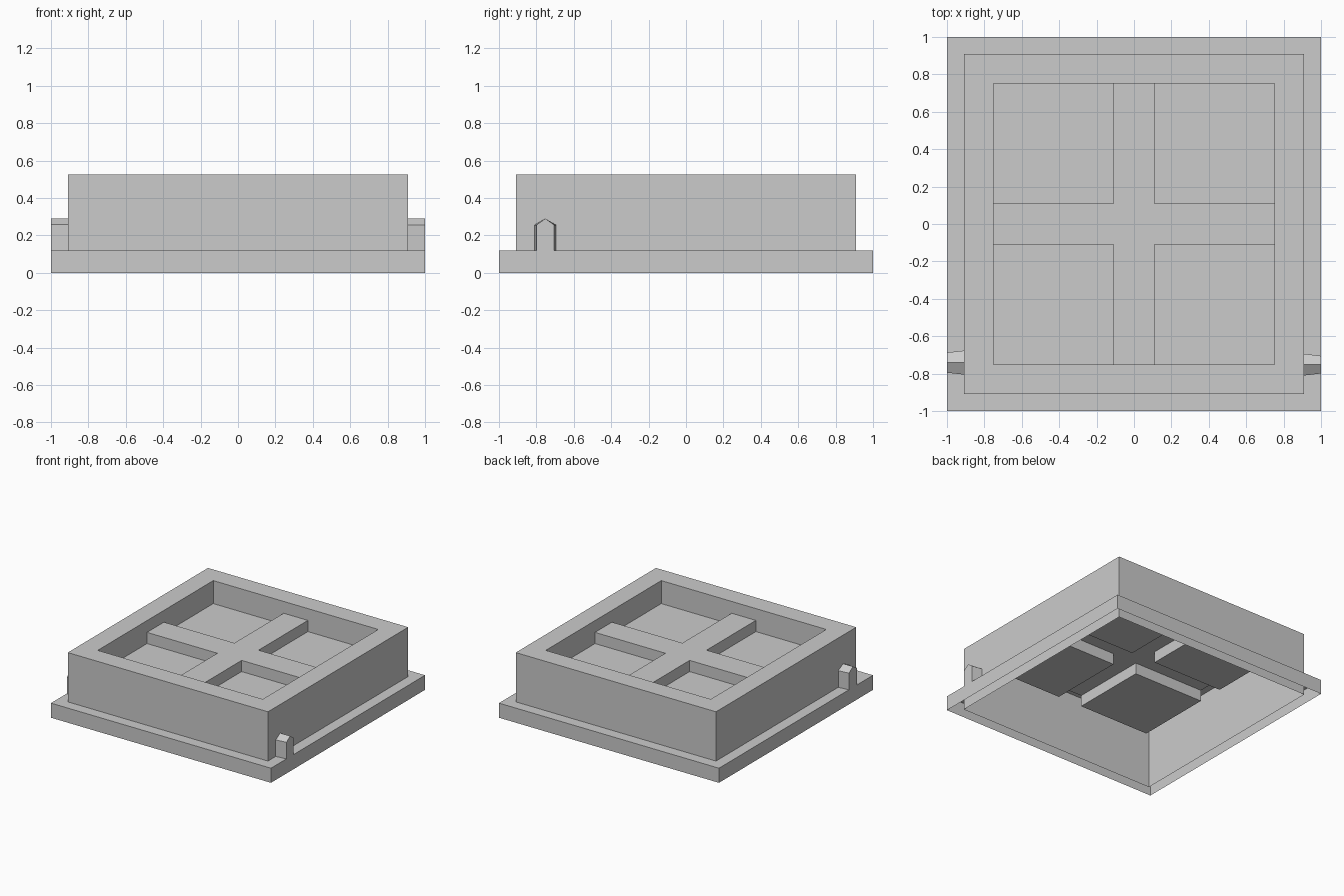
import bpy, bmesh

if "Cube" in bpy.data.objects:
    bpy.data.objects.remove(bpy.data.objects["Cube"])


def finish(bm, name):
    bmesh.ops.remove_doubles(bm, verts=bm.verts[:], dist=1e-5)
    bmesh.ops.recalc_face_normals(bm, faces=bm.faces[:])
    mesh = bpy.data.meshes.new(name)
    bm.to_mesh(mesh)
    bm.free()
    obj = bpy.data.objects.new(name, mesh)
    bpy.context.collection.objects.link(obj)
    return obj


def quad(bm, *pts):
    bm.faces.new([bm.verts.new(p) for p in pts])


def ring(bm, r0, z0, r1, z1):
    """Four quads joining two centred squares."""
    sq = [(-1, -1), (1, -1), (1, 1), (-1, 1)]
    for (ax, ay), (bx, by) in zip(sq, sq[1:] + sq[:1]):
        quad(bm, (ax * r0, ay * r0, z0), (bx * r0, by * r0, z0),
             (bx * r1, by * r1, z1), (ax * r1, ay * r1, z1))


WALL, TRAY, RIB = 0.91, 0.75, 0.11
TOP, RIB_Z, FLOOR_Z, FLANGE_Z = 0.525, 0.428, 0.336, 0.12

# Flange: open-bottomed skirt with a flat ledge
bm = bmesh.new()
ring(bm, 1, 0, 1, FLANGE_Z)
ring(bm, 1, FLANGE_Z, WALL, FLANGE_Z)
finish(bm, "base_flange")

# Body: thin shell, open below, with stepped tray and raised cross on top
cuts = [-WALL, -TRAY, -RIB, RIB, TRAY, WALL]


def level(i, j):
    if i in (0, 4) or j in (0, 4):
        return TOP
    return RIB_Z if 2 in (i, j) else FLOOR_Z


bm = bmesh.new()
ring(bm, WALL, 0, WALL, TOP)
for i in range(5):
    for j in range(5):
        x0, x1, y0, y1 = cuts[i], cuts[i + 1], cuts[j], cuts[j + 1]
        z = level(i, j)
        quad(bm, (x0, y0, z), (x1, y0, z), (x1, y1, z), (x0, y1, z))
        # vertical steps between neighbouring levels
        if i < 4 and level(i + 1, j) != z:
            n = level(i + 1, j)
            quad(bm, (x1, y0, z), (x1, y1, z), (x1, y1, n), (x1, y0, n))
        if j < 4 and level(i, j + 1) != z:
            n = level(i, j + 1)
            quad(bm, (x0, y1, z), (x1, y1, z), (x1, y1, n), (x0, y1, n))
finish(bm, "tray_body")


# Side pegs: tapered blocks with a pitched top
def peg(name, side, yc, inner, outer, eave):
    bm = bmesh.new()
    ends = []
    for x, h in ((WALL * side, inner), (side, outer)):
        prof = [(-h, FLANGE_Z), (h, FLANGE_Z), (h, eave), (0, 0.29), (-h, eave)]
        ends.append([bm.verts.new((x, yc + y, z)) for y, z in prof])
    a, b = ends
    bm.faces.new(a)
    bm.faces.new(b)
    for k in range(5):
        m = (k + 1) % 5
        bm.faces.new((a[k], a[m], b[m], b[k]))
    finish(bm, name)


peg("right_peg", 1, -0.752, 0.058, 0.047, 0.256)
peg("left_peg", -1, -0.741, 0.064, 0.054, 0.257)
